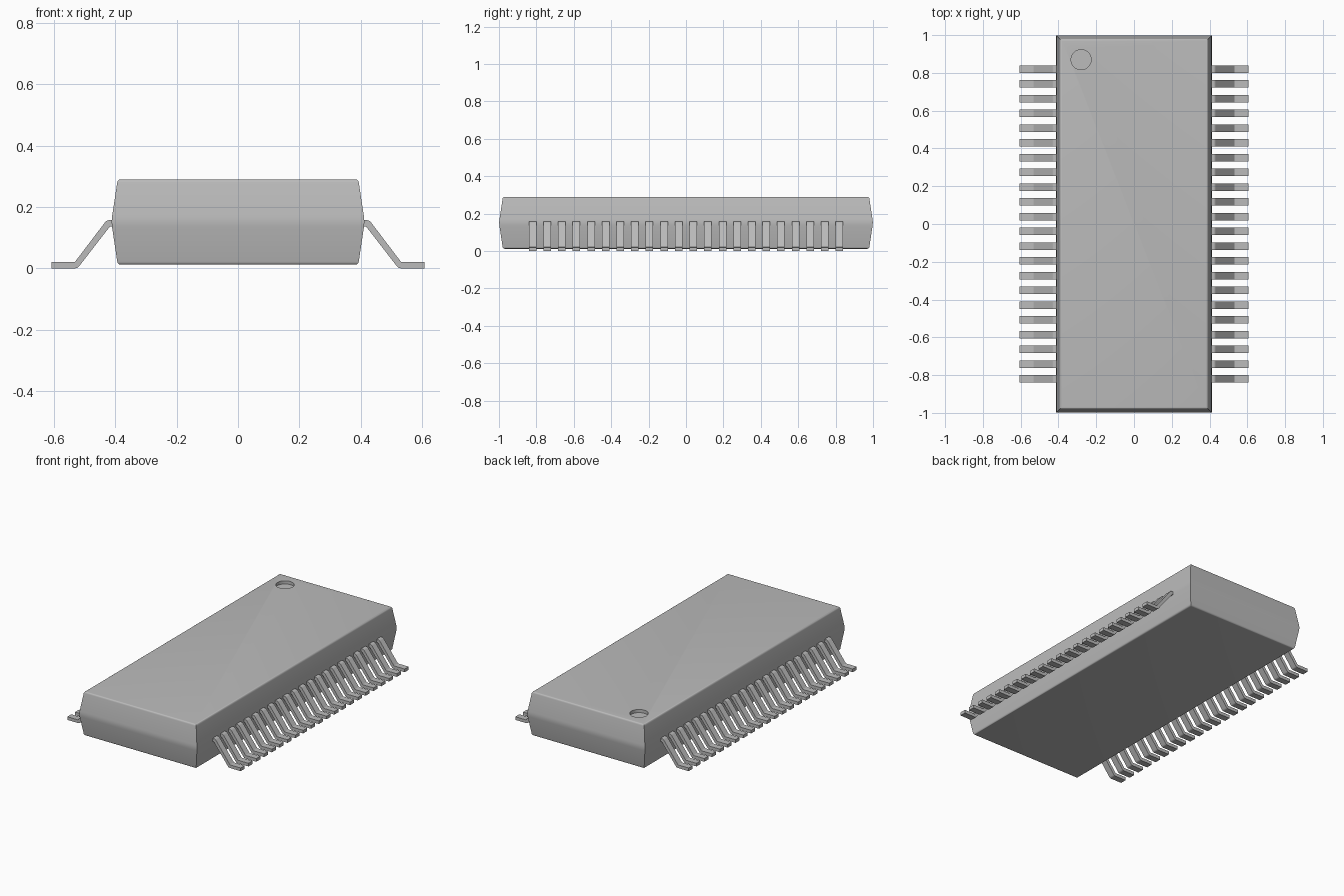
import bpy
import bmesh
import math
from mathutils import Vector

if "Cube" in bpy.data.objects:
    bpy.data.objects.remove(bpy.data.objects["Cube"], do_unlink=True)

grey = bpy.data.materials.new("plain grey")
grey.use_nodes = True
COLOUR = (0.5, 0.5, 0.5, 1)
grey.diffuse_color = COLOUR
grey.node_tree.nodes["Principled BSDF"].inputs["Base Color"].default_value = COLOUR


def fillet(corners, steps=4):
    """Round each (x, z, radius) corner of an open or closed path."""
    path = []
    n = len(corners)
    for i, (x, z, r) in enumerate(corners):
        p = Vector((x, z))
        if r == 0:
            path.append(p)
            continue
        a = (Vector(corners[i - 1][:2]) - p).normalized()
        b = (Vector(corners[(i + 1) % n][:2]) - p).normalized()
        reach = r / math.tan(a.angle(b) / 2)
        start, end = p + a * reach, p + b * reach
        for k in range(steps + 1):
            t = k / steps
            path.append(start * (1 - t) ** 2 + p * 2 * t * (1 - t) + end * t * t)
    return path


def make_object(name, bm):
    bmesh.ops.recalc_face_normals(bm, faces=bm.faces)
    mesh = bpy.data.meshes.new(name)
    bm.to_mesh(mesh)
    bm.free()
    mesh.materials.append(grey)
    obj = bpy.data.objects.new(name, mesh)
    bpy.context.collection.objects.link(obj)
    return obj


def smooth(obj, angle):
    bpy.ops.object.select_all(action='DESELECT')
    obj.select_set(True)
    bpy.context.view_layer.objects.active = obj
    bpy.ops.object.shade_smooth_by_angle(angle=math.radians(angle))


# Package body: rectangular sections lofted along a rounded side profile
HALF_X, HALF_Y = 0.413, 1.0
side = fillet([(-0.2, 0.012, 0), (-0.021, 0.012, 0.012), (0, 0.152, 0.12),
               (-0.021, 0.29, 0.012), (-0.2, 0.29, 0)])[1:-1]
bm = bmesh.new()
rings = [[bm.verts.new((sx * (HALF_X + d), sy * (HALF_Y + d), z))
          for sx, sy in ((1, 1), (-1, 1), (-1, -1), (1, -1))] for d, z in side]
for low, high in zip(rings, rings[1:]):
    for i in range(4):
        j = (i + 1) % 4
        bm.faces.new((low[i], low[j], high[j], high[i]))
bm.faces.new(rings[0])
bm.faces.new(rings[-1])
body = make_object("package_body", bm)

# Round pin-one recess cut into the top
bm = bmesh.new()
bmesh.ops.create_cone(bm, cap_ends=True, segments=48, radius1=0.053, radius2=0.053, depth=0.04)
bmesh.ops.translate(bm, verts=bm.verts, vec=(-0.28, 0.87, 0.29))
cutter = make_object("recess_cutter", bm)
cut = body.modifiers.new("pin_one_recess", 'BOOLEAN')
cut.operation = 'DIFFERENCE'
cut.solver = 'EXACT'
cut.object = cutter
bpy.context.view_layer.objects.active = body
bpy.ops.object.modifier_apply(modifier=cut.name)
bpy.data.objects.remove(cutter, do_unlink=True)
smooth(body, 35)

# Gull-wing leads: one bent profile, extruded and repeated on both sides
COUNT, PITCH, WIDTH = 22, 0.0781, 0.04
lead = fillet([(0.39, 0.137, 0), (0.417, 0.137, 0.006), (0.523, 0, 0.018),
               (0.607, 0, 0), (0.607, 0.02, 0), (0.532, 0.02, 0.006),
               (0.428, 0.157, 0.018), (0.39, 0.157, 0)])
for name, sign in (("left_leads", 1), ("right_leads", -1)):
    bm = bmesh.new()
    for n in range(COUNT):
        y = (n - (COUNT - 1) / 2) * PITCH - WIDTH / 2
        face = bm.faces.new([bm.verts.new((sign * x, y, z)) for x, z in lead])
        grown = bmesh.ops.extrude_face_region(bm, geom=[face], use_keep_orig=True)
        moved = [v for v in grown["geom"] if isinstance(v, bmesh.types.BMVert)]
        bmesh.ops.translate(bm, verts=moved, vec=(0, WIDTH, 0))
    smooth(make_object(name, bm), 30)
